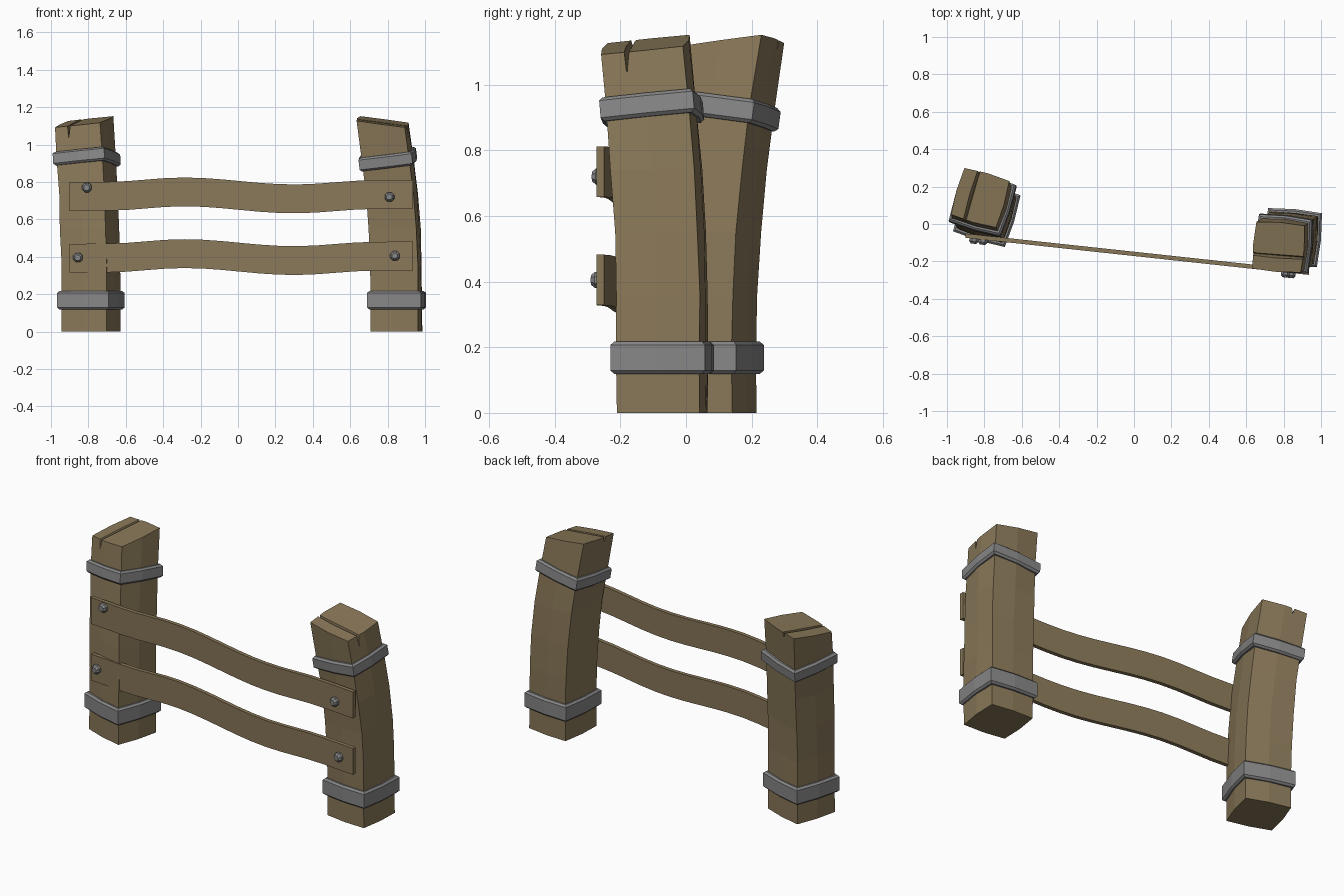
import bpy, bmesh, math, random
from mathutils import Matrix, Vector

if "Cube" in bpy.data.objects:
    bpy.data.objects.remove(bpy.data.objects["Cube"])

random.seed(4)


def material(name, color):
    m = bpy.data.materials.new(name)
    m.diffuse_color = (*color, 1)
    m.use_nodes = True
    m.node_tree.nodes["Principled BSDF"].inputs["Base Color"].default_value = m.diffuse_color
    return m


WOOD = material("weathered wood", (0.25, 0.187, 0.098))
IRON = material("grey iron", (0.24, 0.24, 0.243))


def make(name, verts, faces, mat):
    me = bpy.data.meshes.new(name)
    me.from_pydata(verts, [], faces)
    bm = bmesh.new()
    bm.from_mesh(me)
    bmesh.ops.recalc_face_normals(bm, faces=bm.faces)
    bm.to_mesh(me)
    bm.free()
    if mat:
        me.materials.append(mat)
    ob = bpy.data.objects.new(name, me)
    bpy.context.collection.objects.link(ob)
    return ob


def skin(n_rings, n, closed=False):
    """Quads joining consecutive rings of n points."""
    faces = []
    for k in range(n_rings if closed else n_rings - 1):
        a, b = k * n, ((k + 1) % n_rings) * n
        faces += [(a + i, a + (i + 1) % n, b + (i + 1) % n, b + i) for i in range(n)]
    return faces


# Post cross-section: square with slightly bulging sides
HALF, BULGE = 0.1265, 0.008


def section(grow=0.0):
    c, m = HALF + grow, HALF + grow + BULGE
    return [(-c, -c), (0, -m), (c, -c), (m, 0), (c, c), (0, m), (-c, c), (-m, 0)]


def lean(z):
    t = max(0, (z - 0.22) / 0.9) ** 1.9
    return Vector((-0.058 * t, 0.069 * t, 0))


def top_height(x, y):
    return 1.122 + 0.1 * x + 0.137 * y


def build_post(name):
    levels = [0, 0.17, 0.36, 0.55, 0.74, 0.93, None]
    verts = []
    for z in levels:
        for x, y in section():
            h = top_height(x, y) if z is None else z
            j = 0 if z in (0, None) else 0.003
            verts.append(Vector((x + random.uniform(-j, j), y + random.uniform(-j, j), h)) + lean(h))
    n = len(levels)
    faces = skin(n, 8) + [tuple(range(8)), tuple(range((n - 1) * 8, n * 8))]
    post = make(name, verts, faces, WOOD)
    # Split in the post top, deep at the front and shallow at the back
    c = -0.104
    wedge = [(c - 0.018, -0.1, 1.2), (c + 0.018, -0.1, 1.2), (c + 0.004, -0.1, 1.03),
             (c - 0.03, 0.25, 1.2), (c + 0.03, 0.25, 1.2), (c, 0.25, 1.115)]
    cutter = make("split_cutter", wedge, [(0, 1, 2), (3, 4, 5), (0, 1, 4, 3), (1, 2, 5, 4), (2, 0, 3, 5)], None)
    cutter.hide_render = True
    mod = post.modifiers.new("split", 'BOOLEAN')
    mod.operation, mod.solver, mod.object = 'DIFFERENCE', 'EXACT', cutter
    bpy.context.view_layer.objects.active = post
    bpy.ops.object.modifier_apply(modifier=mod.name)
    bpy.data.objects.remove(cutter)
    return post


def build_band(name, z0, h, sx, sy):
    verts = []
    for grow, dz in [(-0.012, -h), (0.008, -h), (0.018, -h + 0.01),
                     (0.018, h - 0.01), (0.008, h), (-0.012, h)]:
        for x, y in section(grow):
            z = z0 + sx * x + sy * y + dz
            verts.append(Vector((x, y, z)) + lean(z))
    return make(name, verts, skin(6, 8, closed=True), IRON)


# Two posts, the same shape turned differently
for side, x, y, deg in [("left", -0.787, 0.057, -17), ("right", 0.8475, -0.0725, 84.5)]:
    parts = [build_post(side + "_post"),
             build_band(side + "_lower_band", 0.168, 0.049, 0, 0),
             build_band(side + "_upper_band", 0.9225, 0.036, 0.1, -0.12)]
    for p in parts:
        p.matrix_world = Matrix.Translation((x, y, 0)) @ Matrix.Rotation(math.radians(deg), 4, 'Z')


# Wavy rails running diagonally between the post fronts
def front_y(x):
    return -0.074 - 0.108 * (x + 0.9)


KEYS = [(-0.9, 0.722), (-0.7, 0.724), (-0.29, 0.747), (0.3, 0.71), (0.74, 0.733), (0.935, 0.735)]


def wave(x):
    for (xa, za), (xb, zb) in zip(KEYS, KEYS[1:]):
        if x <= xb + 1e-6:
            t = (x - xa) / (xb - xa)
            return za + (zb - za) * (0.5 - 0.5 * math.cos(math.pi * t))


def build_rail(name, drop):
    verts, n = [], 19
    for i in range(n):
        x = -0.9 + 1.835 * i / (n - 1)
        z, y = wave(x) - drop, front_y(x)
        verts += [(x, y, z - 0.077), (x, y + 0.023, z - 0.077), (x, y + 0.023, z + 0.077), (x, y, z + 0.077)]
    return make(name, verts, skin(n, 4) + [(0, 1, 2, 3), tuple(range(4 * n - 4, 4 * n))], WOOD)


build_rail("upper_rail", 0)
build_rail("lower_rail", 0.33)

# Domed bolts
for i, (x, z) in enumerate([(-0.807, 0.77), (-0.855, 0.396), (0.811, 0.72), (0.84, 0.405)]):
    verts = []
    for r, d in [(0.027, 0.01), (0.027, -0.014), (0.016, -0.027)]:
        for k in range(8):
            a = math.tau * (k + 0.5) / 8
            verts.append((r * math.cos(a), d, r * math.sin(a)))
    bolt = make("bolt_%d" % (i + 1), verts, skin(3, 8) + [tuple(range(8)), tuple(range(16, 24))], IRON)
    bolt.matrix_world = Matrix.Translation((x, front_y(x), z)) @ Matrix.Rotation(-0.108, 4, 'Z')
